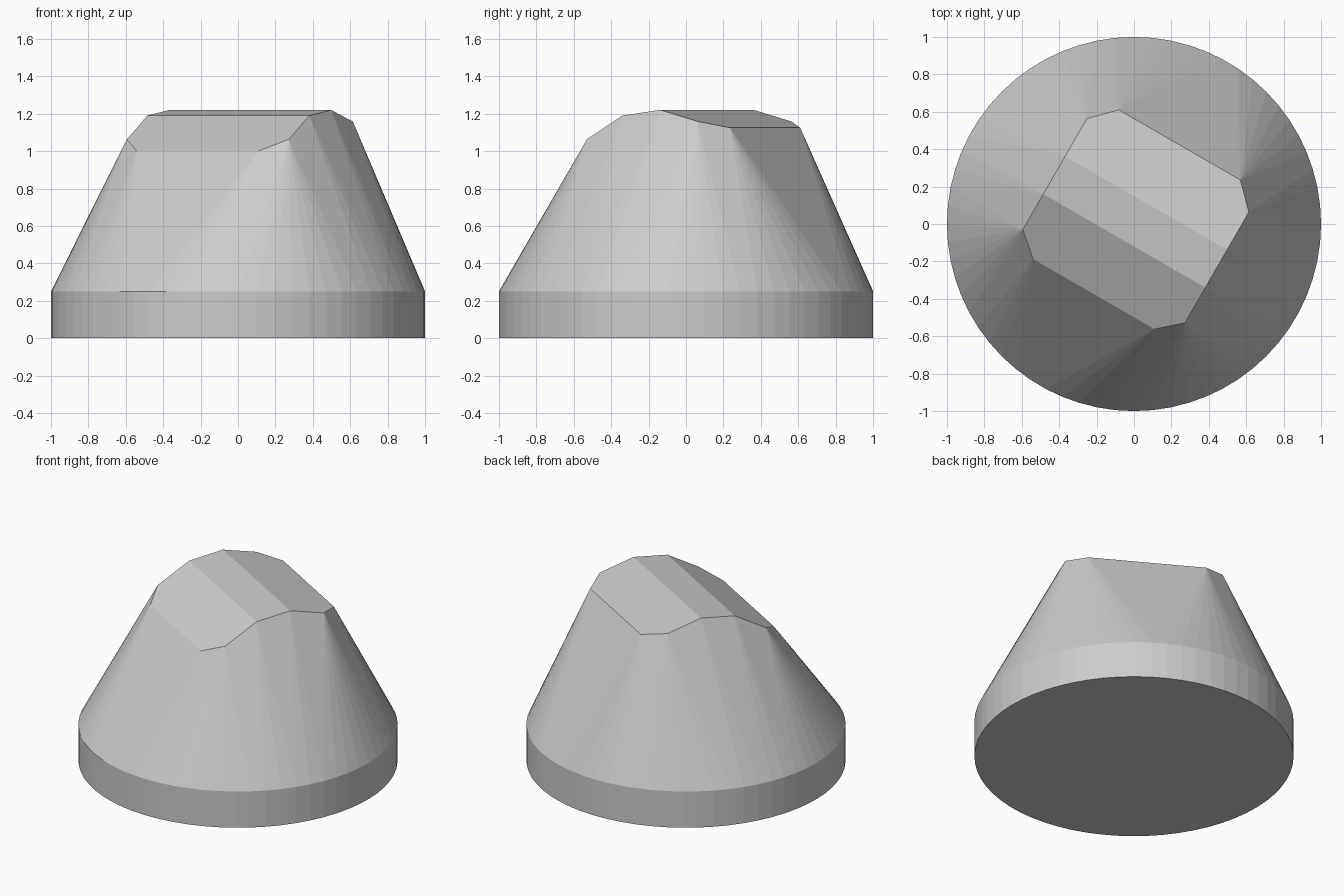
import bpy, bmesh, math
from mathutils import Vector, Matrix

if "Cube" in bpy.data.objects:
    bpy.data.objects.remove(bpy.data.objects["Cube"])

SIDES = 64
bm = bmesh.new()

# Round foot: two rings of a short cylinder
for z in (0.0, 0.25):
    for i in range(SIDES):
        a = 2 * math.pi * i / SIDES
        bm.verts.new((math.cos(a), math.sin(a), z))

# Faceted crown: (half length, depth, height) sections mirrored along its ridge, turned 30 degrees
turn = Matrix.Rotation(math.radians(-30), 3, 'Z')
sections = [(0.375, -0.432, 1.0), (0.50, -0.322, 1.0637), (0.50, -0.104, 1.19),
            (0.50, 0.129, 1.22), (0.50, 0.362, 1.1585), (0.375, 0.488, 1.125)]
for u, v, z in sections:
    for side in (-1, 1):
        bm.verts.new(turn @ Vector((side * u, v, z)))

# Stretch one skin over foot and crown, then merge coplanar faces
bmesh.ops.convex_hull(bm, input=bm.verts[:])
bmesh.ops.dissolve_limit(bm, angle_limit=math.radians(0.3), verts=bm.verts[:], edges=bm.edges[:])
bmesh.ops.recalc_face_normals(bm, faces=bm.faces[:])

mesh = bpy.data.meshes.new("tapered_block")
bm.to_mesh(mesh)
bm.free()
bpy.context.collection.objects.link(bpy.data.objects.new("tapered_block", mesh))
